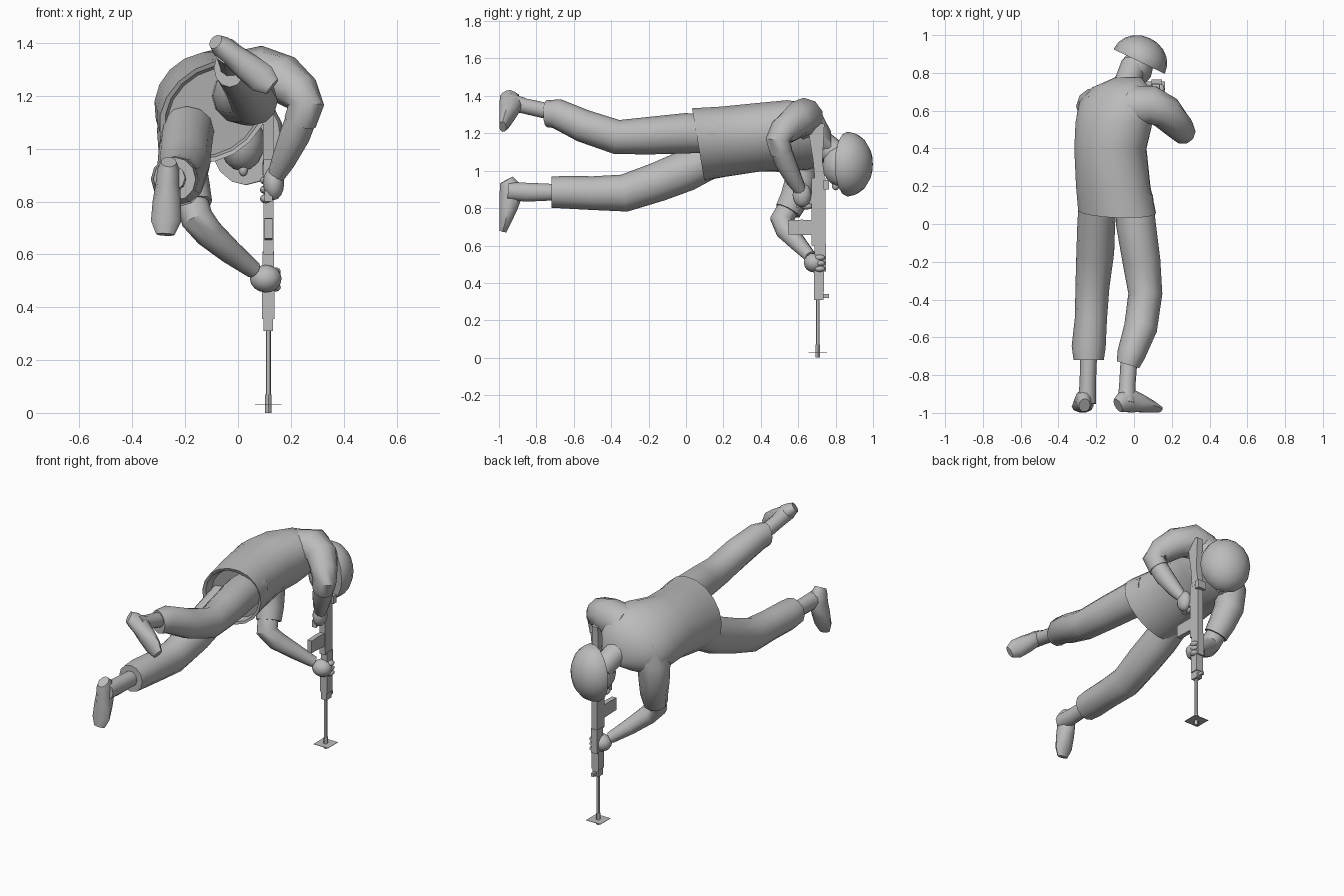
import bpy, bmesh, math
from mathutils import Vector, Matrix

if "Cube" in bpy.data.objects:
    bpy.data.objects.remove(bpy.data.objects["Cube"])

GREY = bpy.data.materials.new("plain_grey")
GREY.diffuse_color = (0.5, 0.5, 0.5, 1)
GREY.use_nodes = True
GREY.node_tree.nodes["Principled BSDF"].inputs["Base Color"].default_value = GREY.diffuse_color


def finish(name, bm, angle=45):
    bmesh.ops.recalc_face_normals(bm, faces=bm.faces[:])
    me = bpy.data.meshes.new(name)
    bm.to_mesh(me)
    bm.free()
    ob = bpy.data.objects.new(name, me)
    bpy.context.collection.objects.link(ob)
    me.materials.append(GREY)
    bpy.ops.object.select_all(action='DESELECT')
    ob.select_set(True)
    bpy.context.view_layer.objects.active = ob
    bpy.ops.object.shade_smooth_by_angle(angle=math.radians(angle))
    return ob


def loft(name, rings):
    """Skin a list of equally long point rings and cap both ends."""
    bm = bmesh.new()
    vs = [[bm.verts.new(p) for p in r] for r in rings]
    n = len(rings[0])
    for a, b in zip(vs, vs[1:]):
        for i in range(n):
            j = (i + 1) % n
            bm.faces.new((a[i], a[j], b[j], b[i]))
    bm.faces.new(vs[0])
    bm.faces.new(vs[-1])
    return finish(name, bm)


def tube(name, pts, ref=(0, 0, 1), n=10):
    """Tube through (x, y, z, half width, half height) stations."""
    c = [Vector(p[:3]) for p in pts]
    rings = []
    for i, p in enumerate(pts):
        t = (c[min(i + 1, len(c) - 1)] - c[max(i - 1, 0)]).normalized()
        side = t.cross(Vector(ref)).normalized()
        up = side.cross(t)
        rings.append([c[i] + side * p[3] * math.cos(2 * math.pi * k / n)
                      + up * p[-1] * math.sin(2 * math.pi * k / n) for k in range(n)])
    return loft(name, rings)


def ball(name, centre, radii, seg=12):
    bm = bmesh.new()
    bmesh.ops.create_uvsphere(bm, u_segments=seg, v_segments=8, radius=1)
    bm.transform(Matrix.Translation(centre) @ Matrix.Diagonal((*radii, 1)))
    return finish(name, bm, 60)


def prism(name, profile, x, half):
    """Extrude a y-z outline symmetrically about x."""
    return loft(name, [[(x + s * half, y, z) for y, z in profile] for s in (-1, 1)])


def box(name, x, half, y0, y1, z0, z1):
    return prism(name, [(y0, z0), (y1, z0), (y1, z1), (y0, z1)], x, half)


# Jacket: rolled oval sections from the recessed hem to the collar
ROLL = math.radians(37)
jacket = []
for y, cx, cz, a, b, shear in [
        (.12, -.09, 1.14, .19, .15, .17), (.07, -.09, 1.14, .20, .16, .17),
        (.065, -.09, 1.14, .225, .175, .17), (.20, -.11, 1.155, .21, .177, .05),
        (.40, -.125, 1.18, .20, .178, 0), (.54, -.105, 1.185, .225, .172, 0),
        (.65, -.09, 1.18, .225, .15, 0), (.725, -.07, 1.17, .165, .115, 0),
        (.775, -.03, 1.14, .075, .07, 0)]:
    ring = []
    for k in range(18):
        t = 2 * math.pi * k / 18
        u, v = a * math.cos(t), b * math.sin(t)
        dx = u * math.cos(ROLL) - v * math.sin(ROLL)
        dz = u * math.sin(ROLL) + v * math.cos(ROLL)
        ring.append((cx + dx, y - shear * dz, cz + dz))
    jacket.append(ring)
loft("jacket", jacket)

# Trouser legs with turned-in cuffs
tube("right_trouser_leg", [
    (0, .15, 1.2, .1, .1), (.01, 0, 1.2, .105, .108), (.04, -.2, 1.187, .1, .1),
    (.06, -.37, 1.18, .09, .092), (.035, -.55, 1.24, .088, .088),
    (-.015, -.69, 1.305, .075, .08), (-.032, -.745, 1.305, .062, .072),
    (-.03, -.735, 1.31, .045, .05)][:7], n=12)
tube("left_trouser_leg", [
    (-.19, .15, 1.07, .1, .1), (-.2, 0, 1.0, .1, .11), (-.205, -.15, .94, .1, .105),
    (-.22, -.33, .88, .09, .1), (-.228, -.5, .88, .085, .09),
    (-.24, -.65, .885, .09, .087), (-.24, -.72, .885, .08, .083)], n=12)

# Ankles
tube("right_ankle", [(-.025, -.7, 1.31, .045), (-.036, -.86, 1.345, .043),
                     (-.04, -.95, 1.37, .05)])
tube("left_ankle", [(-.24, -.68, .885, .045), (-.245, -.85, .885, .043, .053),
                    (-.25, -.95, .89, .05)])

# Feet: soles at the rear, laid from heel to toe
for name, heel, toe in (("right_foot", (-.085, 1.405), (.13, 1.235)),
                        ("left_foot", (-.262, .95), (-.275, .675))):
    st = []
    for f, w, h in ((0, .03, .08), (.1, .042, .11), (.3, .046, .13),
                    (.55, .054, .10), (.82, .057, .065), (1, .035, .04)):
        st.append((heel[0] + f * (toe[0] - heel[0]), -1 + h / 2,
                   heel[1] + f * (toe[1] - heel[1]), w, h / 2))
    tube(name, st, ref=(0, 1, 0))

# Right arm: sleeve to the elbow, bare forearm, hand on the grip
tube("right_sleeve", [(0, .62, 1.25, .12), (.1, .63, 1.285, .105), (.17, .59, 1.265, .092),
                      (.235, .52, 1.21, .078), (.258, .49, 1.165, .068),
                      (.235, .51, 1.10, .062)], ref=(0, 1, 0))
tube("right_forearm", [(.245, .50, 1.13, .058), (.215, .53, 1.05, .058),
                       (.17, .58, .95, .045), (.14, .615, .89, .032)], ref=(0, 1, 0))
ball("right_hand", (.135, .62, .87), (.04, .05, .065))

# Left arm: reaches down and across to the fore grip
tube("left_sleeve", [(-.16, .60, 1.14, .13), (-.215, .625, 1.05, .095), (-.21, .615, .95, .088),
                     (-.185, .58, .85, .08), (-.168, .545, .785, .072)], ref=(0, 1, 0))
tube("left_forearm", [(-.18, .56, .82, .06), (-.155, .51, .735, .062), (-.11, .535, .68, .056),
                      (-.03, .60, .61, .046), (.06, .665, .54, .033)], ref=(0, 1, 0))
ball("left_hand", (.105, .685, .508), (.06, .055, .052))
for i in range(3):
    ball(f"left_finger_{i + 1}", (.14, .715, .475 + i * .03), (.022, .03, .016), 8)
    ball(f"right_finger_{i + 1}", (.105, .645, .81 + i * .035), (.022, .035, .017), 8)

# Neck, head and face
tube("neck", [(-.07, .66, 1.18, .085), (-.03, .76, 1.12, .07), (0, .84, 1.06, .07)])
ball("head", (.015, .825, 1.025), (.085, .095, .11))
ball("nose", (.02, .80, .92), (.018, .02, .025), 8)

# Helmet: half ellipsoid tipped toward the rifle side
bm = bmesh.new()
bmesh.ops.create_uvsphere(bm, u_segments=16, v_segments=10, radius=1)
bmesh.ops.bisect_plane(bm, geom=bm.verts[:] + bm.edges[:] + bm.faces[:],
                       plane_co=(0, 0, -.05), plane_no=(0, 0, -1), clear_outer=True)
bmesh.ops.holes_fill(bm, edges=[e for e in bm.edges if e.is_boundary])
axis = Vector((.43, .9, 0)).normalized()
side = Vector((axis.y, -axis.x, 0))
m = Matrix((side * .15, Vector((0, 0, -.173)), axis * .13)).transposed().to_4x4()
bm.transform(Matrix.Translation((.03, .866, 1.035)) @ m)
finish("helmet", bm)

# Rifle, pointing straight down
X = .115
tube("barrel", [(X, .705, .02, .009), (X, .705, .33, .009)], ref=(0, 1, 0), n=8)
tube("muzzle", [(X, .705, 0, .012), (X, .705, .07, .012)], ref=(0, 1, 0), n=8)
box("gas_block", X, .018, .685, .735, .31, .36)
box("front_sight", X, .008, .73, .765, .32, .34)
box("handguard", X, .024, .685, .738, .355, .47)
box("fore_end", X, .022, .688, .748, .46, .61)
box("receiver", X, .019, .67, .745, .60, .96)
prism("magazine", [(.545, .66), (.68, .655), (.68, .735), (.62, .738), (.545, .735)], X, .015)
prism("pistol_grip", [(.59, .80), (.68, .83), (.68, .88), (.59, .84)], X, .015)
prism("stock", [(.69, .94), (.745, .94), (.73, 1.05), (.74, 1.25), (.645, 1.27), (.68, 1.05)],
      X, .02)
box("rear_sight", X + .005, .028, .735, .765, .90, .95)

# Flat square at the muzzle
box("muzzle_plate", X, .05, .655, .755, .029, .031)
